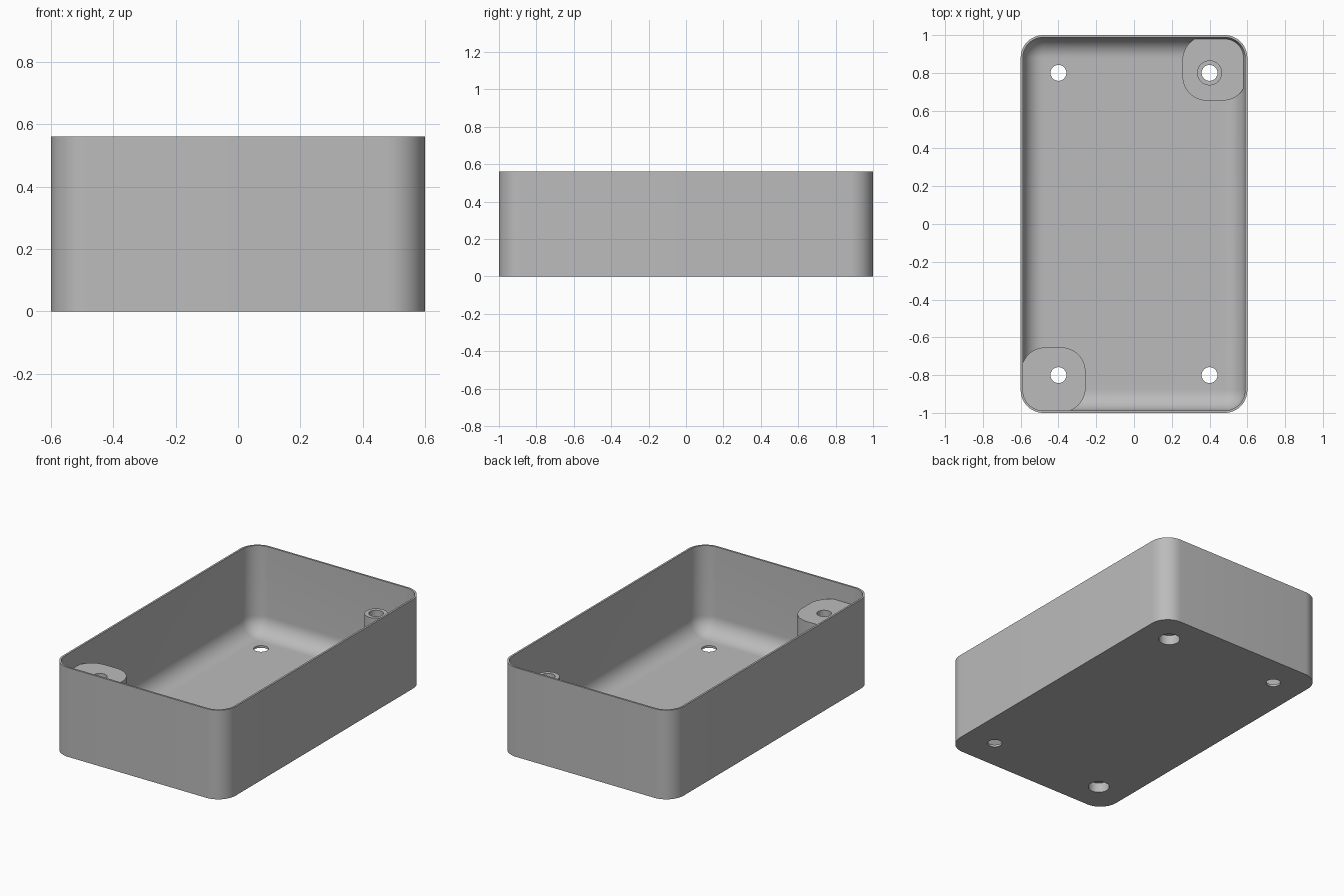
import bpy, bmesh, math

if "Cube" in bpy.data.objects:
    bpy.data.objects.remove(bpy.data.objects["Cube"])

HX, HY, H = 0.6, 1.0, 0.56          # outer half sizes and height
CORNER, WALL, FLOOR = 0.12, 0.012, 0.014
FILLET = CORNER - WALL - 0.001      # inside floor fillet
HOLE, BORE, TUBE = 0.042, 0.062, 0.066
POST_TOP, PAD_TOP, BORE_TOP = 0.45, 0.08, 0.062

grey = bpy.data.materials.new("plastic_grey")
grey.use_nodes = True
COLOUR = (0.5, 0.5, 0.5, 1)
grey.diffuse_color = COLOUR
grey.node_tree.nodes["Principled BSDF"].inputs["Base Color"].default_value = COLOUR


def loft(bm, rings, steps=12):
    """Skin a stack of rounded rectangles (cx, cy, half x, half y, radius, z), capped at both ends."""
    loops = []
    for cx, cy, hx, hy, r, z in rings:
        loop = []
        for quarter, (sx, sy) in enumerate(((1, 1), (-1, 1), (-1, -1), (1, -1))):
            for i in range(steps + 1):
                a = (quarter + i / steps) * math.pi / 2
                loop.append(bm.verts.new((cx + sx * (hx - r) + r * math.cos(a),
                                          cy + sy * (hy - r) + r * math.sin(a), z)))
        loops.append(loop)
    for low, high in zip(loops, loops[1:]):
        for i in range(len(low)):
            j = (i + 1) % len(low)
            bm.faces.new((low[i], low[j], high[j], high[i]))
    bm.faces.new(loops[0][::-1])
    bm.faces.new(loops[-1])


def make(name, stacks):
    bm = bmesh.new()
    for rings in stacks:
        loft(bm, rings)
    bmesh.ops.remove_doubles(bm, verts=bm.verts, dist=0.00005)
    bmesh.ops.recalc_face_normals(bm, faces=bm.faces)
    mesh = bpy.data.meshes.new(name)
    bm.to_mesh(mesh)
    bm.free()
    mesh.materials.append(grey)
    obj = bpy.data.objects.new(name, mesh)
    bpy.context.collection.objects.link(obj)
    return obj


def disc(x, y, r, z):
    return (x, y, r, r, r, z)


# Open tray: outside wall, rim, inside wall, then the fillet down to the floor
def shell_ring(inset, z):
    return (0, 0, HX - inset, HY - inset, CORNER - inset, z)


rings = [shell_ring(0, 0), shell_ring(0, H), shell_ring(WALL, H)]
for i in range(11):
    a = i / 10 * math.pi / 2
    rings.append(shell_ring(WALL + FILLET * (1 - math.cos(a)),
                            FLOOR + FILLET * (1 - math.sin(a))))
parts = [make("tray_shell", [rings])]


# Corner mounts: a full height post in one corner, a low pad with a tube opposite
def mount(name, side, top):
    ring = (side * 0.427, side * 0.825, 0.17, 0.172, 0.128)
    return make(name, [[ring + (0.005,), ring + (top,)]])


parts.append(mount("tall_corner_post", -1, POST_TOP))
parts.append(mount("low_corner_pad", 1, PAD_TOP))
parts.append(make("screw_tube", [[disc(0.4, 0.8, TUBE, PAD_TOP - 0.008),
                                  disc(0.4, 0.8, TUBE, POST_TOP)]]))

# Screw holes, counterbored from below under the two mounts
stacks = []
for sx in (-1, 1):
    for sy in (-1, 1):
        x, y = sx * 0.4, sy * 0.8
        stack = [disc(x, y, HOLE, -0.1), disc(x, y, HOLE, H + 0.1)]
        if sx == sy:
            stack = [disc(x, y, BORE, -0.1), disc(x, y, BORE, BORE_TOP),
                     disc(x, y, HOLE, BORE_TOP), stack[1]]
        stacks.append(stack)
cutter = make("hole_cutter", stacks)
cutter.hide_render = True

for part in parts:
    cut = part.modifiers.new("holes", "BOOLEAN")
    cut.operation, cut.solver, cut.object = "DIFFERENCE", "EXACT", cutter
    bpy.ops.object.select_all(action="DESELECT")
    part.select_set(True)
    bpy.context.view_layer.objects.active = part
    bpy.ops.object.modifier_apply(modifier=cut.name)
    bpy.ops.object.shade_smooth_by_angle(angle=math.radians(35))
bpy.data.objects.remove(cutter)
